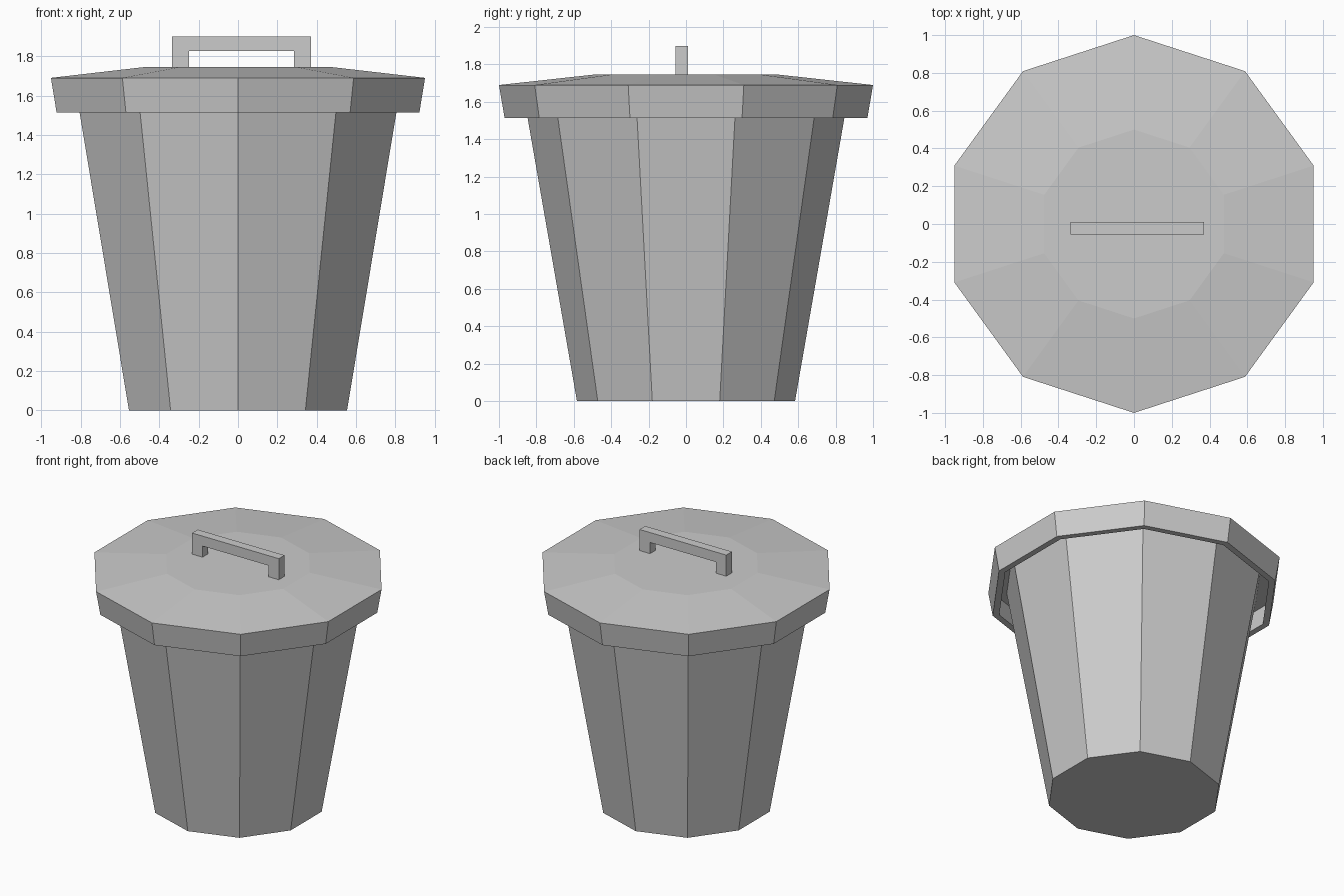
import bpy, bmesh
from math import cos, sin, pi

if "Cube" in bpy.data.objects:
    bpy.data.objects.remove(bpy.data.objects["Cube"])

SIDES = 10


def make_object(name, bm):
    bmesh.ops.recalc_face_normals(bm, faces=bm.faces[:])
    mesh = bpy.data.meshes.new(name)
    bm.to_mesh(mesh)
    bm.free()
    obj = bpy.data.objects.new(name, mesh)
    bpy.context.collection.objects.link(obj)
    return obj


def turned(name, profile):
    """Ten-sided solid from (radius, z) rings, capped at both ends."""
    bm = bmesh.new()
    rings = []
    for r, z in profile:
        angles = [pi / 2 + 2 * pi * i / SIDES for i in range(SIDES)]
        rings.append([bm.verts.new((r * cos(a), r * sin(a), z)) for a in angles])
    for low, high in zip(rings, rings[1:]):
        for i in range(SIDES):
            j = (i + 1) % SIDES
            bm.faces.new((low[i], low[j], high[j], high[i]))
    bm.faces.new(rings[0])
    bm.faces.new(rings[-1])
    return make_object(name, bm)


# Tapered bin: floor, outer wall, rim, inner wall, inner floor
turned("bin_body", [(0.583, 0.0), (0.874, 1.67), (0.834, 1.67), (0.55, 0.04)])

# Hollow lid: flat top, slope, skirt, skirt edge, inner wall, underside
turned("lid", [(0.5, 1.745), (1.0, 1.69), (0.97, 1.515),
               (0.925, 1.515), (0.95, 1.67)])

# Bracket handle: side profile extruded along y
profile = [(-0.335, 1.74), (-0.335, 1.9), (0.37, 1.9), (0.37, 1.74),
           (0.285, 1.74), (0.285, 1.827), (-0.25, 1.827), (-0.25, 1.74)]
bm = bmesh.new()
face = bm.faces.new([bm.verts.new((x, -0.055, z)) for x, z in profile])
extruded = bmesh.ops.extrude_face_region(bm, geom=[face], use_keep_orig=True)
verts = [g for g in extruded["geom"] if isinstance(g, bmesh.types.BMVert)]
bmesh.ops.translate(bm, verts=verts, vec=(0, 0.066, 0))
make_object("lid_handle", bm)
